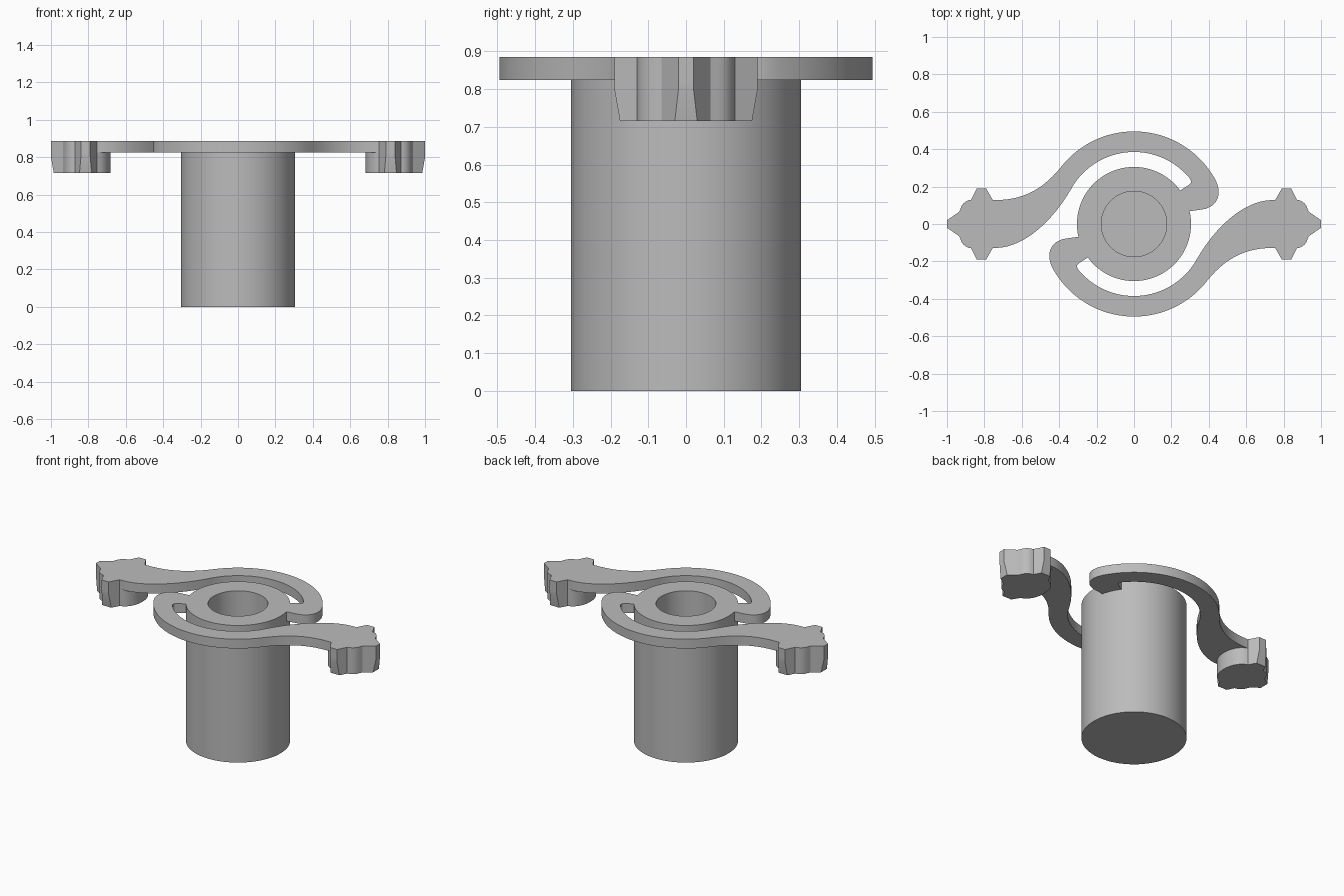
import bpy, bmesh
from math import radians, cos, sin, pi
from mathutils import Vector
from mathutils.geometry import interpolate_bezier

cube = bpy.data.objects.get("Cube")
if cube:
    bpy.data.objects.remove(cube, do_unlink=True)

TOP, ARM_BOTTOM, CLIP_TAPER, CLIP_BOTTOM = 0.885, 0.825, 0.8, 0.715
HUB_R, BORE_R, BORE_FLOOR = 0.305, 0.175, 0.2

grey = bpy.data.materials.new("plain grey")
grey.use_nodes = True
colour = (0.5, 0.5, 0.5, 1)
grey.diffuse_color = colour
grey.node_tree.nodes["Principled BSDF"].inputs["Base Color"].default_value = colour


def arc(r, a, b, n, cx=0, cy=0):
    angles = [radians(a + (b - a) * i / n) for i in range(n + 1)]
    return [(cx + r * cos(t), cy + r * sin(t)) for t in angles]


def bezier(*pts, n=14):
    curve = interpolate_bezier(*[Vector((x, y, 0)) for x, y in pts], n)
    return [(p.x, p.y) for p in curve]


def loft(name, layers, cap_start=True, cap_end=True, turn=0):
    """Join matching outlines, each given as (points, height)."""
    bm = bmesh.new()
    rings = [[bm.verts.new((x, y, z)) for x, y in pts] for pts, z in layers]
    for low, high in zip(rings, rings[1:]):
        for i in range(len(low)):
            j = (i + 1) % len(low)
            bm.faces.new((low[i], low[j], high[j], high[i]))
    if cap_start:
        bm.faces.new(rings[0][::-1])
    if cap_end:
        bm.faces.new(rings[-1])
    mesh = bpy.data.meshes.new(name)
    bm.to_mesh(mesh)
    bm.free()
    mesh.materials.append(grey)
    obj = bpy.data.objects.new(name, mesh)
    obj.rotation_euler.z = turn
    bpy.context.collection.objects.link(obj)
    bpy.ops.object.select_all(action="DESELECT")
    obj.select_set(True)
    bpy.context.view_layer.objects.active = obj
    bpy.ops.object.shade_smooth_by_angle(angle=radians(25))
    return obj


# Hub: closed cylinder with a blind bore
hub = arc(HUB_R, 0, 360, 96)[:-1]
bore = arc(BORE_R, 0, 360, 96)[:-1]
loft("hub", [(hub, 0), (hub, TOP), (bore, TOP), (bore, BORE_FLOOR)])


# Clip head: three blunt teeth with rounded shoulders between them
def clip_outline(trim):
    """Half outline mirrored across the arm axis; trim shortens the teeth."""
    slope = trim / 2
    half = [(1 - trim, 0.02 + 0.65 * trim), (0.935, 0.065)]
    half += arc(0.065, 0, 85, 6, 0.865, 0.065)[1:]
    half += [(0.84 + slope, 0.19 - trim), (0.79 - slope, 0.19 - trim), (0.755, 0.128)]
    return [(x, -y) for x, y in reversed(half)] + half


# Spring arm: curled root, ring-shaped sweep, S bend, clip head
curl = bezier((-0.36, -0.077), (-0.455, -0.09), (-0.475, -0.17), (-0.429, -0.2475))
sweep = arc(0.495, 210, 322, 40)
bend_out = bezier((0.39, -0.305), (0.49, -0.18), (0.6, -0.128), (0.74, -0.128))
bend_in = bezier((0.74, 0.128), (0.6, 0.128), (0.443, 0.0), (0.333, -0.1925))
slot = arc(0.385, 330, 223, 40)
slot_end = bezier((-0.282, -0.263), (-0.31, -0.235), (-0.31, -0.22), (-0.295, -0.21), n=6)
root = arc(HUB_R - 0.001, 216, 193, 6)
outline = (curl + sweep[1:] + bend_out[1:] + clip_outline(0) + bend_in
           + slot[1:] + slot_end[1:] + root)

clip_back = bezier((0.755, 0.128), (0.655, 0.1), (0.655, -0.1), (0.755, -0.128))[1:-1]

for side, turn in (("left", 0), ("right", pi)):
    loft(side + "_spring_arm", [(outline, ARM_BOTTOM), (outline, TOP)], turn=turn)
    full = clip_outline(0) + clip_back
    short = clip_outline(0.015) + clip_back
    loft(side + "_clip", [(short, CLIP_BOTTOM), (full, CLIP_TAPER), (full, ARM_BOTTOM)],
         cap_end=False, turn=turn)
